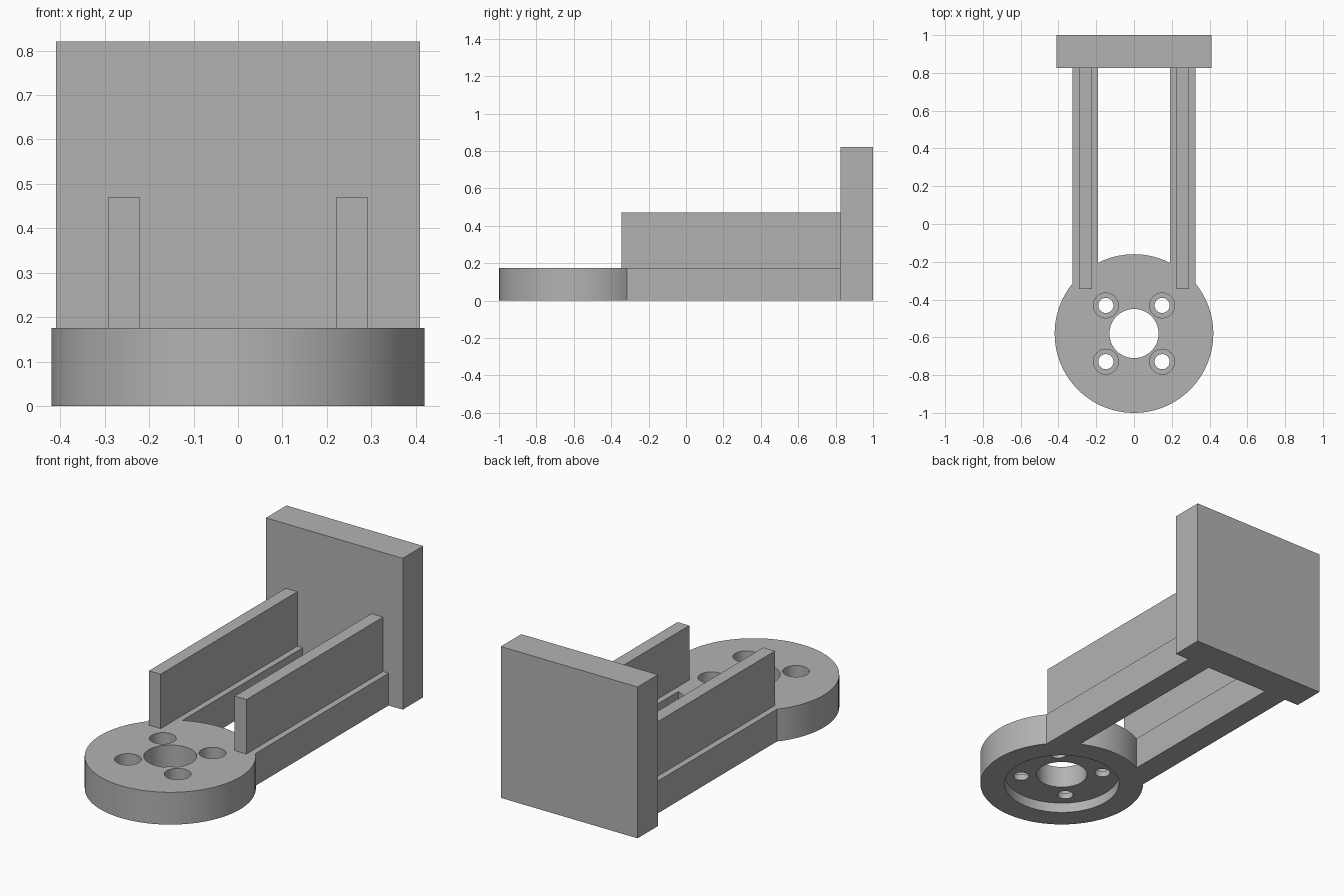
import bpy

cube = bpy.data.objects.get("Cube")
if cube:
    bpy.data.objects.remove(cube, do_unlink=True)

GREY = (0.45, 0.45, 0.45, 1.0)
mat = bpy.data.materials.new("plain_grey")
mat.use_nodes = True
mat.diffuse_color = GREY
mat.node_tree.nodes["Principled BSDF"].inputs["Base Color"].default_value = GREY

BASE_H = 0.175       # thickness of ring and arms
RING_Y = -0.58       # centre of the ring
PLATE_Y = 0.825      # front face of the end plate


def box(name, x, y, z):
    """Box from three (low, high) ranges."""
    bpy.ops.mesh.primitive_cube_add(size=1)
    ob = bpy.context.object
    ob.name = name
    for i, (lo, hi) in enumerate((x, y, z)):
        ob.location[i] = (lo + hi) / 2
        ob.scale[i] = hi - lo
    bpy.ops.object.transform_apply(location=True, scale=True)
    ob.data.materials.append(mat)
    return ob


def disc(name, x, y, r, z0, z1, sides=64):
    bpy.ops.mesh.primitive_cylinder_add(
        vertices=sides, radius=r, depth=z1 - z0, location=(x, y, (z0 + z1) / 2))
    ob = bpy.context.object
    ob.name = name
    bpy.ops.object.transform_apply(location=True)
    ob.data.materials.append(mat)
    return ob


def combine(target, other, operation):
    """Apply a boolean and discard the helper."""
    mod = target.modifiers.new(operation.lower(), 'BOOLEAN')
    mod.operation = operation
    mod.solver = 'EXACT'
    mod.object = other
    bpy.context.view_layer.objects.active = target
    bpy.ops.object.modifier_apply(modifier=mod.name)
    bpy.data.objects.remove(other, do_unlink=True)


# Round mount joined to the two long arms
base = disc("ring_with_arms", 0, RING_Y, 0.42, 0, BASE_H, 96)
for lo, hi in ((-0.325, -0.19), (0.19, 0.325)):
    combine(base, box("arm", (lo, hi), (-0.316, PLATE_Y), (0, BASE_H)), 'UNION')

# Shallow recess underneath and central bore
combine(base, disc("recess_cutter", 0, RING_Y, 0.295, -0.1, 0.055, 96), 'DIFFERENCE')
combine(base, disc("bore_cutter", 0, RING_Y, 0.13, -0.1, 0.3), 'DIFFERENCE')

# Four counterbored screw holes
for sx in (-1, 1):
    for sy in (-1, 1):
        x, y = sx * 0.149, RING_Y + sy * 0.149
        combine(base, disc("screw_cutter", x, y, 0.04, -0.1, 0.3, 48), 'DIFFERENCE')
        combine(base, disc("head_cutter", x, y, 0.066, 0.088, 0.3, 48), 'DIFFERENCE')

bpy.ops.object.select_all(action='DESELECT')
base.select_set(True)
bpy.context.view_layer.objects.active = base
bpy.ops.object.shade_smooth_by_angle(angle=0.5)

# Upright ribs on the arms
for side, (lo, hi) in (("right", (-0.292, -0.222)), ("left", (0.222, 0.292))):
    box(side + "_rib", (lo, hi), (-0.345, PLATE_Y), (BASE_H, 0.47))

# Square end plate
box("end_plate", (-0.41, 0.41), (PLATE_Y, 1.0), (0, 0.82))
